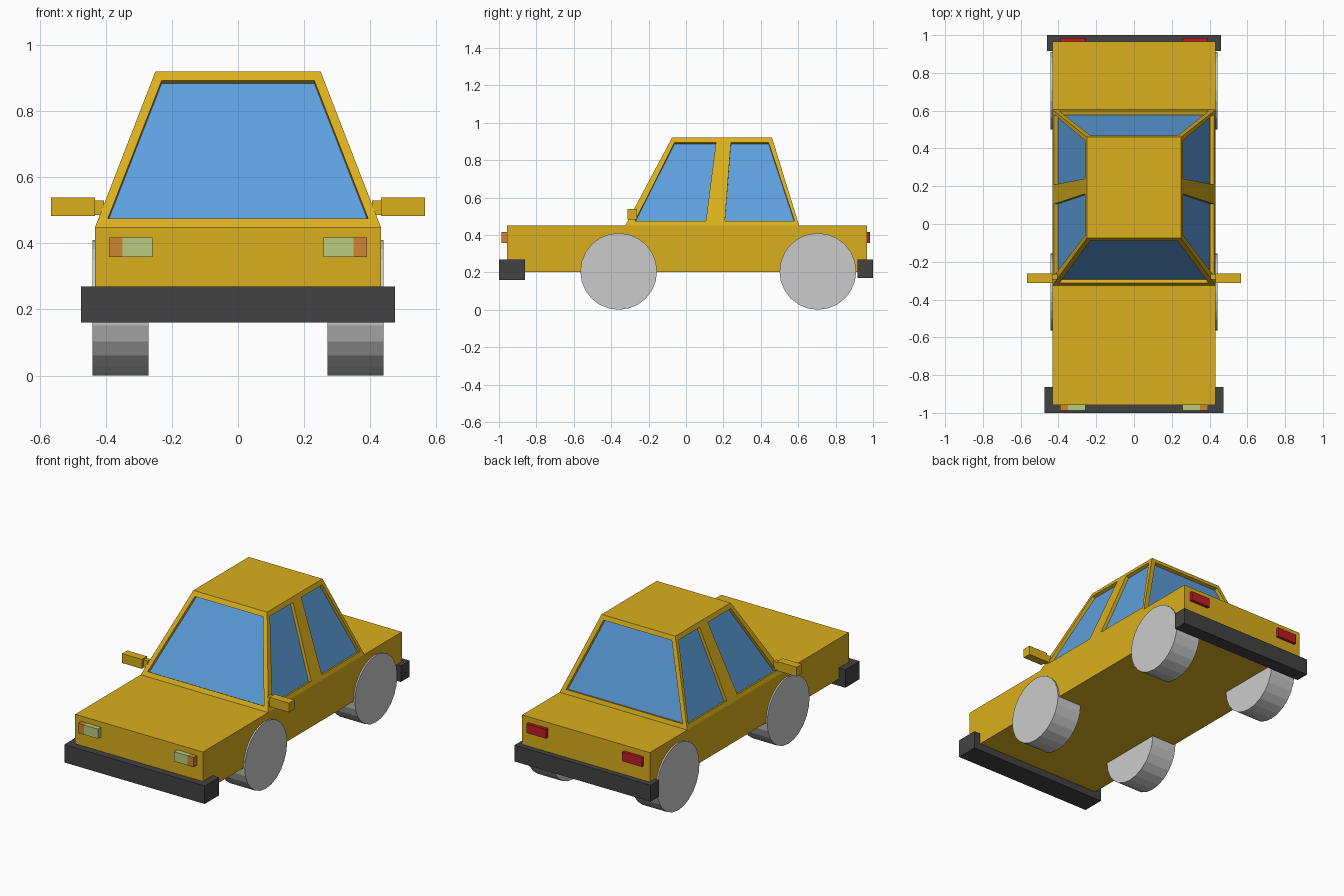
import bpy, bmesh, math
from mathutils import Vector

if "Cube" in bpy.data.objects:
    bpy.data.objects.remove(bpy.data.objects["Cube"])


def material(name, rgb):
    m = bpy.data.materials.new(name)
    m.diffuse_color = (*rgb, 1)
    m.use_nodes = True
    m.node_tree.nodes["Principled BSDF"].inputs["Base Color"].default_value = m.diffuse_color
    return m


PAINT = material("yellow_paint", (0.70, 0.43, 0.012))
GLASS = material("blue_glass", (0.11, 0.35, 0.73))
BLACK = material("dark_trim", (0.055, 0.055, 0.055))
RED = material("red_lens", (0.52, 0.013, 0.018))
ORANGE = material("orange_lens", (0.62, 0.24, 0.03))
CLEAR = material("clear_lens", (0.50, 0.60, 0.22))


def finish(bm, name, mats):
    me = bpy.data.meshes.new(name)
    bm.to_mesh(me)
    bm.free()
    for m in mats:
        me.materials.append(m)
    ob = bpy.data.objects.new(name, me)
    bpy.context.collection.objects.link(ob)
    return ob


def box(name, lo, hi, mat):
    bm = bmesh.new()
    bmesh.ops.create_cube(bm, size=1)
    lo, hi = Vector(lo), Vector(hi)
    for v in bm.verts:
        v.co = (lo + hi) / 2 + v.co * (hi - lo)
    return finish(bm, name, [mat])


# Lower body and bumpers
box("body", (-0.432, -0.957, 0.203), (0.432, 0.967, 0.45), PAINT)
box("front_bumper", (-0.475, -1.0, 0.16), (0.475, -0.862, 0.27), BLACK)
box("rear_bumper", (-0.46, 0.917, 0.17), (0.46, 1.0, 0.27), BLACK)

# Cabin: sloping walls with recessed windows
Z0, Z1 = 0.45, 0.92
BASE, ROOF = (0.432, -0.325, 0.605), (0.25, -0.075, 0.46)   # half width, front y, rear y


def at(i, z):
    return BASE[i] + (ROOF[i] - BASE[i]) * (z - Z0) / (Z1 - Z0)


def window_panel(bm, outer, inner, depth=0.02):
    """Frame quads around an opening, its reveal, and the glass set inside."""
    outer, inner = [Vector(p) for p in outer], [Vector(p) for p in inner]
    n = (outer[1] - outer[0]).cross(outer[3] - outer[0]).normalized()
    if n.dot(sum(outer, Vector()) / 4 - Vector((0, 0.14, 0.68))) < 0:
        n.negate()
    sunk = [p - n * depth for p in inner]
    o, i, s = [[bm.verts.new(p) for p in ring] for ring in (outer, inner, sunk)]
    for a in range(4):
        b = (a + 1) % 4
        bm.faces.new((o[a], o[b], i[b], i[a]))
        bm.faces.new((i[a], i[b], s[b], s[a]))
    bm.faces.new(s).material_index = 1


bm = bmesh.new()
W0, W1 = 0.475, 0.893
# windscreen and rear window
for i in (1, 2):
    def across(z, w):
        return [(-w, at(i, z), z), (w, at(i, z), z)]
    window_panel(bm, across(Z0, at(0, Z0)) + across(Z1, at(0, Z1))[::-1],
                 across(W0, 0.394) + across(W1, 0.231)[::-1])
# side windows: (outer bottom y pair, outer top pair, window bottom pair, window top pair)
SIDES = [((-0.325, 0.158), (-0.075, 0.20), (-0.272, 0.106), (-0.062, 0.16)),
         ((0.158, 0.605), (0.20, 0.46), (0.208, 0.58), (0.24, 0.442))]
for s in (-1, 1):
    for ob_, ot, wb, wt in SIDES:
        def along(pair, z):
            return [(s * at(0, z), y, z) for y in pair]
        window_panel(bm, along(ob_, Z0) + along(ot, Z1)[::-1],
                     along(wb, W0) + along(wt, W1)[::-1])
# roof
bm.faces.new([bm.verts.new((x * ROOF[0], y, Z1)) for x, y in
              ((-1, ROOF[1]), (1, ROOF[1]), (1, ROOF[2]), (-1, ROOF[2]))])
bmesh.ops.remove_doubles(bm, verts=bm.verts, dist=1e-4)
bmesh.ops.recalc_face_normals(bm, faces=bm.faces)
finish(bm, "cabin", [PAINT, GLASS])


def side_box(name, side, x0, x1, y0, y1, z0, z1, mat):
    a, b = sorted((side * x0, side * x1))
    return box(name, (a, y0, z0), (b, y1, z1), mat)


for s, tag in ((-1, "left"), (1, "right")):
    # Lights and mirrors
    side_box(tag + "_headlight", s, 0.258, 0.35, -0.987, -0.95, 0.358, 0.417, CLEAR)
    side_box(tag + "_indicator", s, 0.35, 0.391, -0.987, -0.95, 0.358, 0.417, ORANGE)
    side_box(tag + "_tail_light", s, 0.258, 0.391, 0.96, 0.985, 0.358, 0.415, RED)
    side_box(tag + "_mirror", s, 0.432, 0.566, -0.313, -0.262, 0.482, 0.539, PAINT)
    side_box(tag + "_mirror_stem", s, 0.405, 0.432, -0.295, -0.265, 0.485, 0.53, PAINT)
    # Wheels
    for y, end in ((-0.36, "front"), (0.705, "rear")):
        bpy.ops.mesh.primitive_cylinder_add(
            vertices=24, radius=0.205, depth=0.17,
            location=(s * 0.356, y, 0.205), rotation=(0, math.pi / 2, 0))
        bpy.context.object.name = f"{end}_{tag}_wheel"
